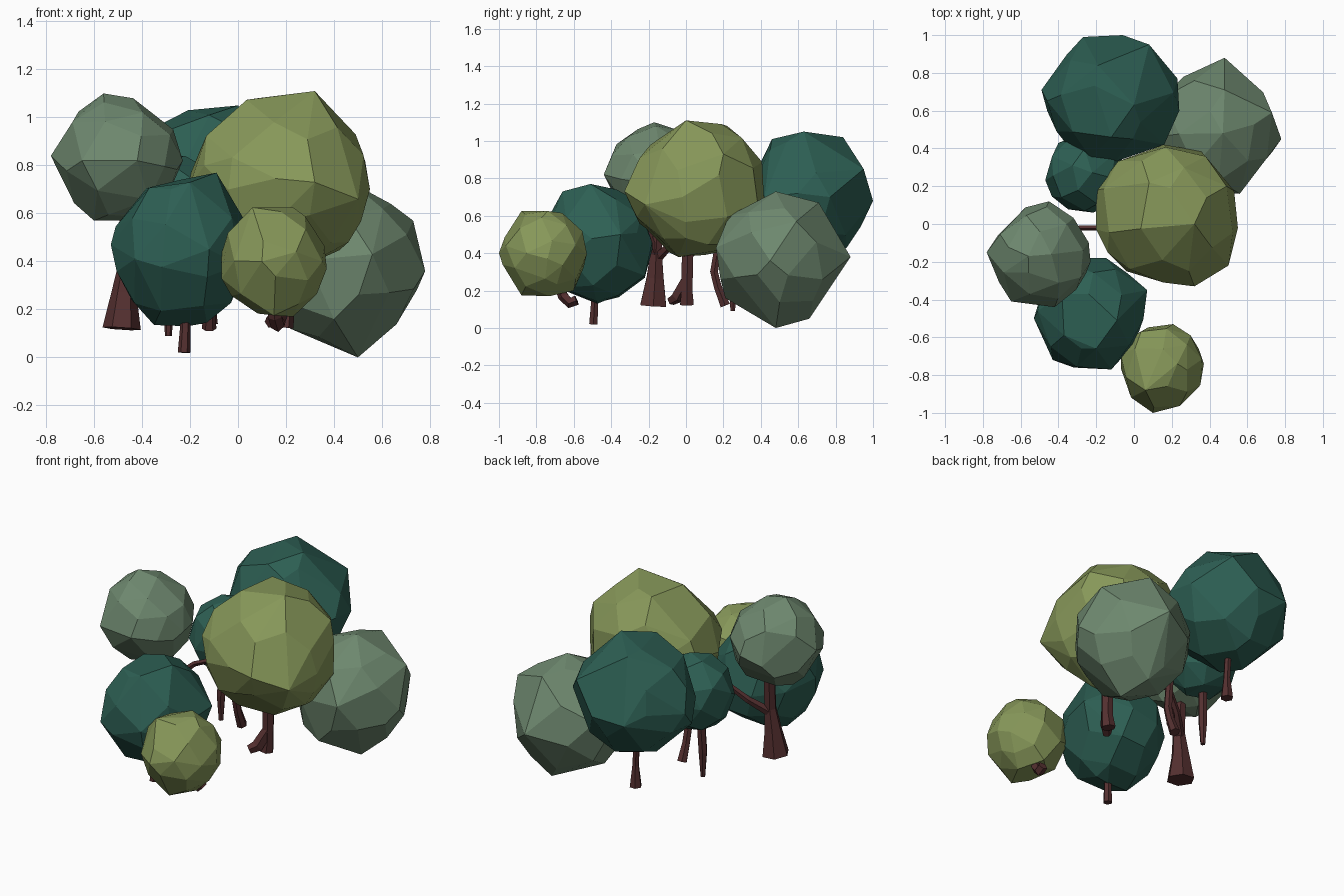
import bpy, bmesh, math, random
from mathutils import Vector, Quaternion

cube = bpy.data.objects.get("Cube")
if cube:
    bpy.data.objects.remove(cube, do_unlink=True)


def material(name, color):
    mat = bpy.data.materials.new(name)
    mat.use_nodes = True
    rgba = (*color, 1)
    mat.diffuse_color = rgba
    mat.node_tree.nodes["Principled BSDF"].inputs["Base Color"].default_value = rgba
    return mat


olive = material("olive leaves", (0.240, 0.310, 0.100))
pine = material("dark green leaves", (0.026, 0.114, 0.087))
sage = material("sage leaves", (0.155, 0.246, 0.158))
bark = material("reddish bark", (0.088, 0.029, 0.029))


def finish(bm, name, mat):
    bmesh.ops.recalc_face_normals(bm, faces=bm.faces)
    mesh = bpy.data.meshes.new(name)
    bm.to_mesh(mesh)
    bm.free()
    mesh.materials.append(mat)
    obj = bpy.data.objects.new(name, mesh)
    bpy.context.collection.objects.link(obj)
    return obj


def crown(name, mat, low, high, seed, peaks=(), count=36):
    """Irregular faceted ball in the given bounds, with corner points added."""
    rng = random.Random(seed)
    turn = Quaternion((rng.random(), rng.random(), rng.random()), rng.uniform(0, 6))
    points = []
    for i in range(count):
        z = 1 - (2 * i + 1) / count
        a = i * math.pi * (3 - math.sqrt(5))
        r = math.sqrt(1 - z * z)
        p = Vector((r * math.cos(a), r * math.sin(a), z))
        p += Vector([rng.uniform(-0.11, 0.11) for _ in range(3)])
        points.append(turn @ p.normalized())
    # Fit to the bounds on each axis
    for axis in range(3):
        values = [p[axis] for p in points]
        a, b = min(values), max(values)
        for p in points:
            t = (p[axis] - a) / (b - a)
            p[axis] = low[axis] + t * (high[axis] - low[axis])
    # Corners replace the points close to them
    corners = [Vector(p) for p in peaks]
    gap = 0.13 * (high[0] - low[0])
    points = [p for p in points if all((p - c).length > gap for c in corners)]
    bm = bmesh.new()
    for p in points + corners:
        bm.verts.new(p)
    hull = bmesh.ops.convex_hull(bm, input=bm.verts)
    inside = [g for g in hull["geom_interior"] if isinstance(g, bmesh.types.BMVert)]
    bmesh.ops.delete(bm, geom=inside, context='VERTS')
    # Merge the flattest neighbours into larger facets
    bmesh.ops.dissolve_limit(bm, angle_limit=math.radians(10),
                             verts=bm.verts, edges=bm.edges)
    finish(bm, name, mat)


def limb(name, path, sides=6):
    """Tapered tube along (x, y, z, radius) points."""
    pts = [Vector(p[:3]) for p in path]
    bm = bmesh.new()
    rings = []
    last = Vector((0, 0, 1))
    quat = Quaternion()
    for i, p in enumerate(pts):
        d = (pts[min(i + 1, len(pts) - 1)] - pts[max(i - 1, 0)]).normalized()
        quat = last.rotation_difference(d) @ quat
        last = d
        ring = []
        for k in range(sides):
            a = math.tau * k / sides
            ring.append(bm.verts.new(
                p + quat @ Vector((math.cos(a), math.sin(a), 0)) * path[i][3]))
        rings.append(ring)
    for a, b in zip(rings, rings[1:]):
        for k in range(sides):
            j = (k + 1) % sides
            bm.faces.new((a[k], a[j], b[j], b[k]))
    bm.faces.new(rings[0][::-1])
    bm.faces.new(rings[-1])
    finish(bm, name, bark)


# Leaf crowns
crown("left_crown", sage, (-.76, -.43, .57), (-.24, .09, 1.08), 3,
      [(-.56, -.17, 1.10), (-.45, .12, .82), (-.78, -.15, .84), (-.23, -.20, .82),
       (-.27, -.14, .95), (-.60, -.18, .57), (-.36, -.18, .58), (-.42, -.44, .82),
       (-.65, -.41, .82), (-.64, .02, .86)])
crown("back_crown", pine, (-.46, .34, .38), (.22, .97, 1.03), 8,
      [(-.27, .99, .67), (.23, .77, .70), (.24, .60, .72), (-.49, .71, .70),
       (0, .63, 1.05), (-.19, .84, 1.02), (.08, .95, .85), (-.10, .33, .72),
       (-.06, 1.0, .68), (.16, .42, .70), (-.41, .49, .70), (-.12, .46, 1.01),
       (-.12, .86, .43)])
crown("centre_crown", olive, (-.20, -.31, .38), (.53, .41, 1.09), 5,
      [(.32, 0, 1.11), (.08, .22, 1.08), (.55, -.02, .70), (.32, -.33, .73),
       (.16, .42, .62), (-.20, .18, .76), (.49, .20, .93), (-.04, -.25, .70),
       (-.20, -.03, .72), (-.14, -.15, .80), (.50, -.22, .66), (.46, 0, .48),
       (.15, -.25, .56), (.15, -.19, .98), (.15, .39, .45)])
crown("front_crown", pine, (-.51, -.76, .13), (.05, -.18, .76), 12,
      [(-.09, -.51, .77), (-.43, -.72, .41), (.07, -.35, .50), (-.53, -.50, .47),
       (-.12, -.77, .45), (-.35, -.48, .135), (-.13, -.48, .145), (-.42, -.46, .63),
       (-.20, -.66, .73), (-.24, -.37, .74), (-.10, -.24, .60), (-.10, -.22, .28)])
crown("small_front_crown", olive, (-.07, -.98, .17), (.36, -.53, .63), 21,
      [(.10, -1.0, .40), (.37, -.74, .37), (.15, -.60, .20), (.15, -.88, .175),
       (.23, -.73, .17), (.06, -.88, .625), (.23, -.74, .625)])
crown("right_crown", sage, (.11, .18, .05), (.75, .82, .71), 34,
      [(.78, .45, .36), (.50, .48, 0), (.48, .88, .38), (.73, .59, .57),
       (.56, .16, .43), (.47, .48, .73), (.45, .66, .05), (.48, .71, .67),
       (.45, .23, .60), (.40, .21, .16), (.63, .26, .27), (.20, .71, .36)])
crown("small_back_crown", pine, (-.47, .06, .40), (-.05, .48, .84), 41)

# Trunks and branches
limb("left_trunk", [(-.485, -.175, .12, .08), (-.475, -.165, .27, .052),
                    (-.46, -.16, .40, .036), (-.46, -.15, .65, .034)])
limb("left_branch", [(-.46, -.15, .38, .028), (-.37, -.07, .46, .02),
                     (-.28, -.02, .54, .016), (-.15, -.02, .60, .014)], 5)
limb("left_fork", [(-.46, -.16, .38, .03), (-.43, -.20, .48, .024),
                   (-.44, -.20, .65, .02)], 5)
limb("centre_trunk", [(.19, .005, .125, .042), (.20, .005, .20, .034),
                      (.20, .01, .48, .036)])
limb("centre_root", [(.13, -.08, .145, .026), (.165, -.045, .165, .036),
                     (.20, 0, .25, .032)], 5)
limb("back_trunk", [(-.12, .66, .14, .036), (-.12, .66, .19, .03),
                    (-.12, .66, .27, .02), (-.13, .66, .45, .02)])
limb("small_back_trunk", [(-.29, .25, .09, .014), (-.29, .25, .24, .026),
                          (-.28, .26, .48, .026)])
limb("leaning_trunk", [(-.12, .21, .12, .03), (-.12, .17, .22, .024),
                       (-.12, .15, .30, .024), (-.11, .18, .48, .022)])
limb("front_trunk", [(-.225, -.495, .02, .026), (-.22, -.49, .12, .022),
                     (-.22, -.49, .25, .022)])
limb("small_front_trunk", [(.15, -.68, .24, .028), (.155, -.655, .17, .03),
                           (.165, -.62, .135, .03), (.17, -.585, .15, .028)], 5)
